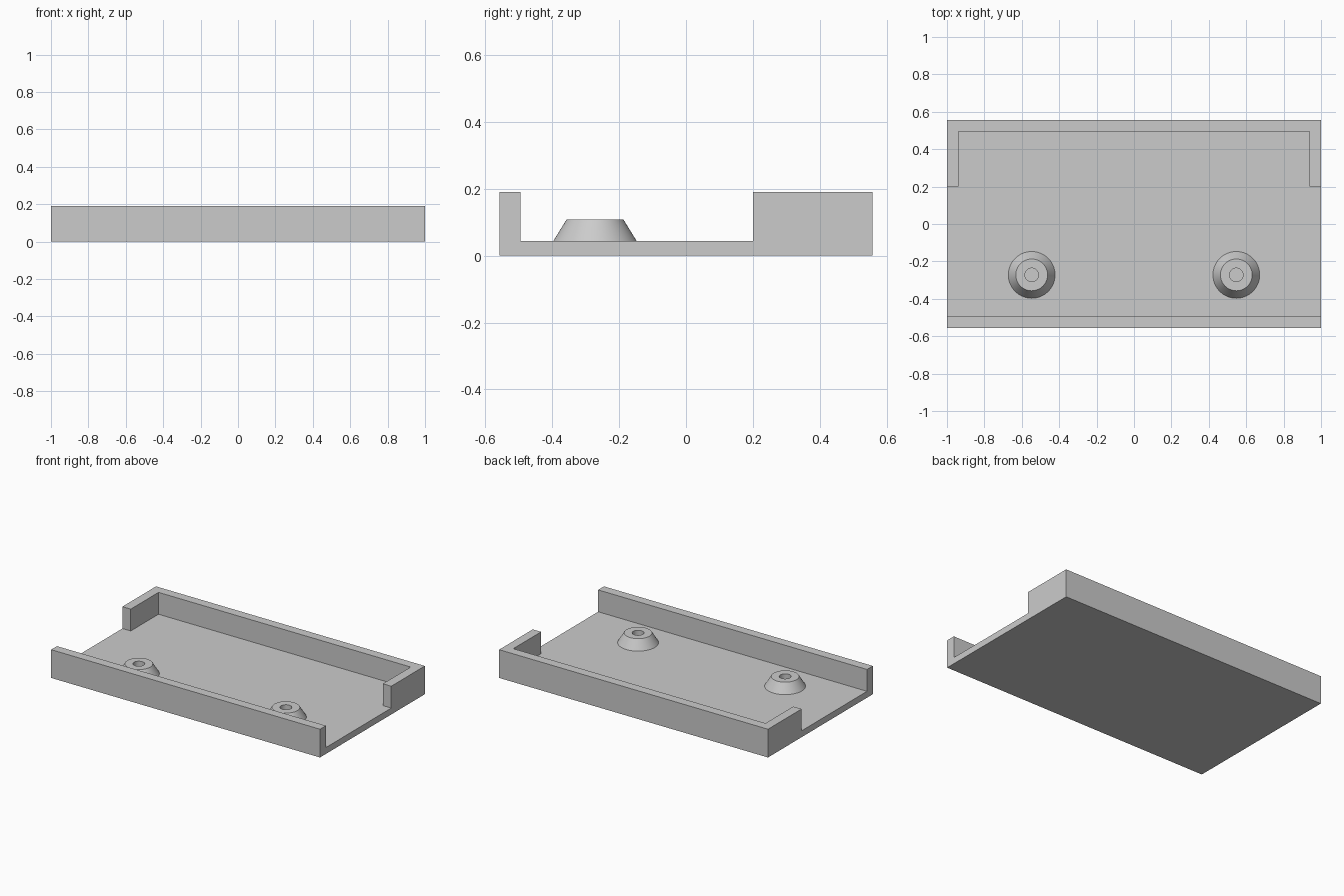
import bpy, bmesh, math
from mathutils import Matrix

W, D, H = 1.0, 0.557, 0.19      # half width, half depth, height
FLOOR, WALL, GAP = 0.043, 0.062, 0.2

cube = bpy.data.objects.get("Cube")
if cube:
    bpy.data.objects.remove(cube, do_unlink=True)

grey = bpy.data.materials.new("light_grey_plastic")
grey.use_nodes = True
colour = (0.6, 0.6, 0.6, 1)
grey.diffuse_color = colour
grey.node_tree.nodes["Principled BSDF"].inputs["Base Color"].default_value = colour


def add_object(name, bm):
    bmesh.ops.recalc_face_normals(bm, faces=bm.faces)
    mesh = bpy.data.meshes.new(name)
    bm.to_mesh(mesh)
    bm.free()
    mesh.materials.append(grey)
    obj = bpy.data.objects.new(name, mesh)
    bpy.context.collection.objects.link(obj)
    return obj


def prism(name, outline, bottom, top):
    bm = bmesh.new()
    face = bm.faces.new([bm.verts.new((x, y, bottom)) for x, y in outline])
    extruded = bmesh.ops.extrude_face_region(bm, geom=[face])["geom"]
    verts = [g for g in extruded if isinstance(g, bmesh.types.BMVert)]
    bmesh.ops.translate(bm, verts=verts, vec=(0, 0, top - bottom))
    return add_object(name, bm)


def select_only(obj):
    bpy.ops.object.select_all(action='DESELECT')
    obj.select_set(True)
    bpy.context.view_layer.objects.active = obj


# Tray: solid block with a T-shaped pocket that is open at both sides
tray = prism("tray", [(-W, -D), (W, -D), (W, D), (-W, D)], 0, H)
half = [(W + 0.1, WALL - D), (W + 0.1, GAP), (W - WALL, GAP), (W - WALL, D - WALL)]
pocket = prism("pocket_cutter", half + [(-x, y) for x, y in reversed(half)], FLOOR, H + 0.1)
pocket.hide_render = True
cut = tray.modifiers.new("pocket", 'BOOLEAN')
cut.operation = 'DIFFERENCE'
cut.solver = 'EXACT'
cut.object = pocket
select_only(tray)
bpy.ops.object.modifier_apply(modifier=cut.name)
bpy.data.objects.remove(pocket, do_unlink=True)


# Tapered bosses with a central hole down to the tray floor
def boss(name, x):
    profile = [(0.125, FLOOR), (0.085, 0.108), (0.036, 0.108), (0.036, FLOOR)]
    bm = bmesh.new()
    verts = [bm.verts.new((r, 0, z)) for r, z in profile]
    edges = [bm.edges.new(pair) for pair in zip(verts, verts[1:])]
    bmesh.ops.spin(bm, geom=verts + edges, cent=(0, 0, 0), axis=(0, 0, 1),
                   angle=math.tau, steps=64)
    bmesh.ops.remove_doubles(bm, verts=bm.verts, dist=0.0001)
    bmesh.ops.transform(bm, matrix=Matrix.Translation((x, -0.272, 0)), verts=bm.verts)
    # The top rim faces up, whichever way the spin wound the surface
    bmesh.ops.recalc_face_normals(bm, faces=bm.faces)
    obj = add_object(name, bm)
    rim = max(obj.data.polygons, key=lambda p: p.center.z)
    if rim.normal.z < 0:
        obj.data.flip_normals()
    select_only(obj)
    bpy.ops.object.shade_smooth_by_angle(angle=math.radians(30))


for side, x in (("left", 0.547), ("right", -0.547)):
    boss(side + "_boss", x)
